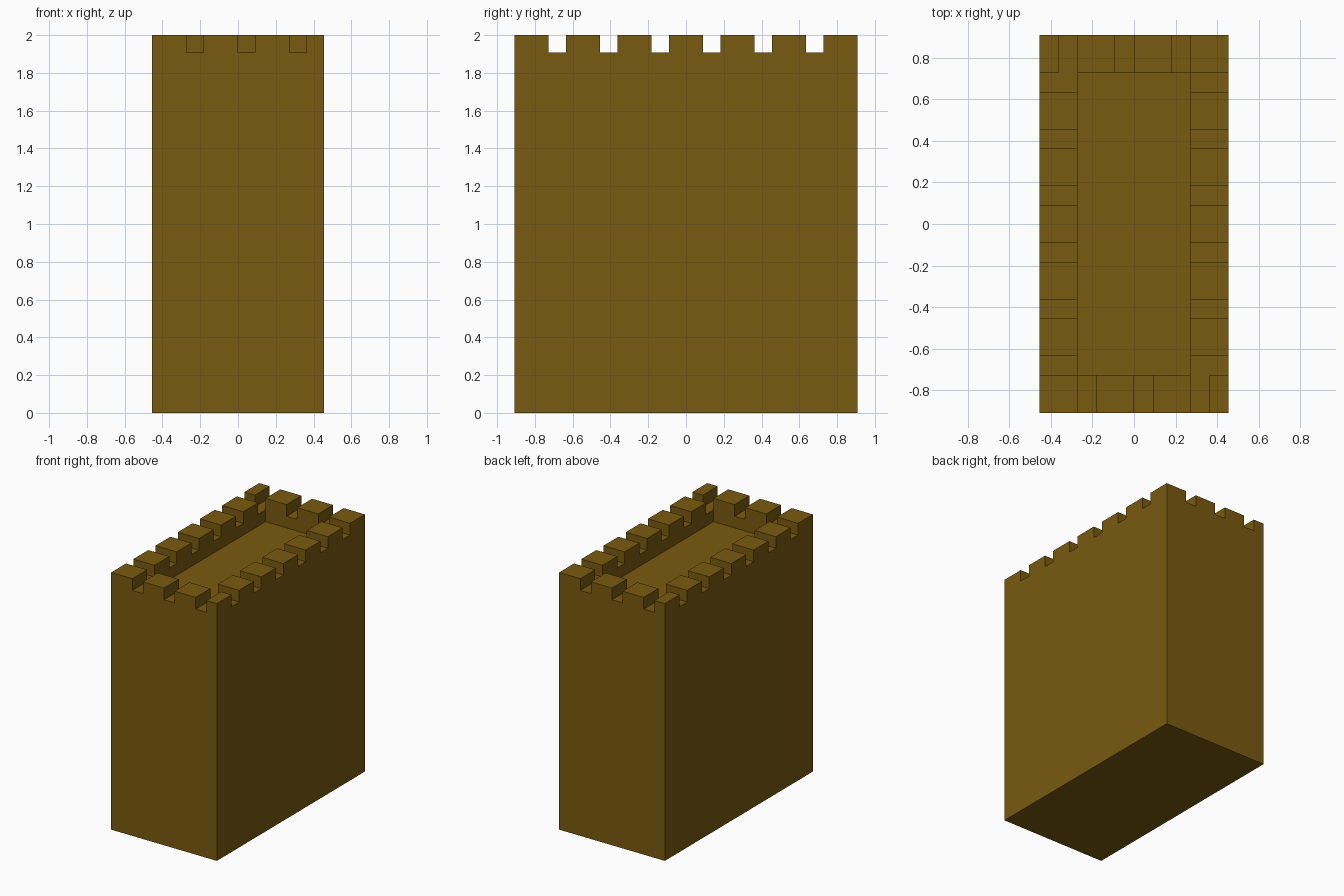
import bpy, bmesh

if "Cube" in bpy.data.objects:
    bpy.data.objects.remove(bpy.data.objects["Cube"])

U = 1 / 11                      # one module of the tower (22 modules tall)
NX, NY = 10, 20                 # footprint in modules
FLOOR, NOTCH, TOP = 20, 21, 22  # roof deck, notch bottom, merlon top


def height(i, j):
    """Height in modules of the column at cell i, j."""
    if not (0 <= i < NX and 0 <= j < NY):
        return 0
    if j < 2:                                   # front parapet
        return NOTCH if i % 3 == 2 else TOP
    if j >= NY - 2:                             # back parapet
        return NOTCH if i % 3 == 1 else TOP
    if i < 2 or i >= NX - 2:                    # side parapets
        return NOTCH if j % 3 == 2 else TOP
    return FLOOR                                # roof deck


bm = bmesh.new()


def quad(*points):
    bm.faces.new([bm.verts.new(((x - NX / 2) * U, (y - NY / 2) * U, z * U))
                  for x, y, z in points])


levels = (0, FLOOR, NOTCH, TOP)
for i in range(NX):
    for j in range(NY):
        h = height(i, j)
        # top and underside of the column
        quad((i, j, h), (i + 1, j, h), (i + 1, j + 1, h), (i, j + 1, h))
        quad((i, j, 0), (i, j + 1, 0), (i + 1, j + 1, 0), (i + 1, j, 0))
        # walls down to each lower neighbour
        for di, dj, a, b in ((0, -1, (i, j), (i + 1, j)),
                             (1, 0, (i + 1, j), (i + 1, j + 1)),
                             (0, 1, (i + 1, j + 1), (i, j + 1)),
                             (-1, 0, (i, j + 1), (i, j))):
            n = height(i + di, j + dj)
            for lo, hi in zip(levels, levels[1:]):
                if n <= lo and hi <= h:
                    quad((*a, lo), (*b, lo), (*b, hi), (*a, hi))

# weld and merge coplanar cells into clean flat faces
bmesh.ops.remove_doubles(bm, verts=bm.verts[:], dist=1e-4)
bmesh.ops.dissolve_limit(bm, angle_limit=0.01, verts=bm.verts[:], edges=bm.edges[:])

mesh = bpy.data.meshes.new("crenellated_tower")
bm.to_mesh(mesh)
bm.free()

brown = bpy.data.materials.new("ochre brown")
brown.diffuse_color = (0.19, 0.102, 0.005, 1)
brown.use_nodes = True
brown.node_tree.nodes["Principled BSDF"].inputs["Base Color"].default_value = brown.diffuse_color
mesh.materials.append(brown)
tower = bpy.data.objects.new("crenellated_tower", mesh)
bpy.context.collection.objects.link(tower)
